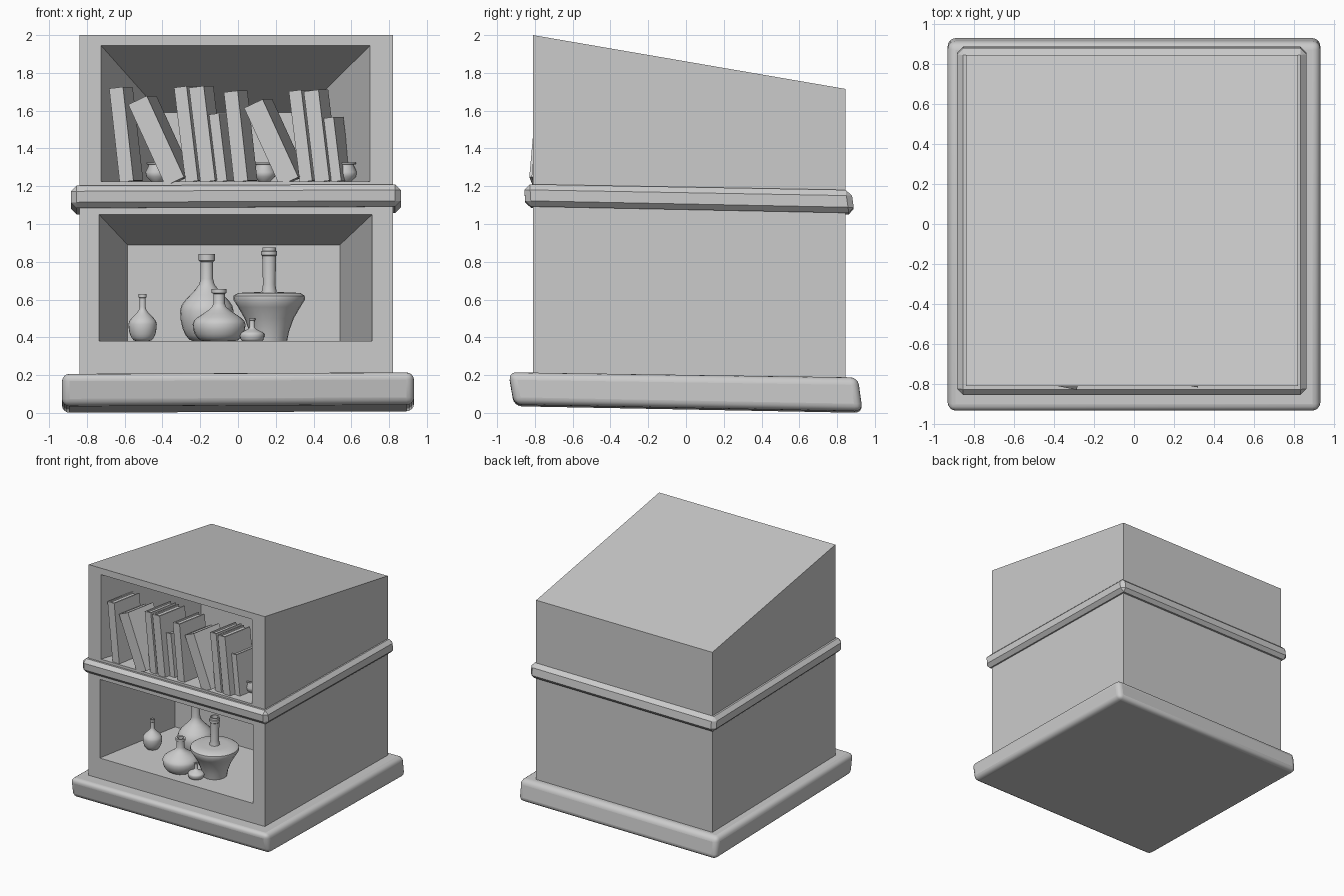
import bpy, bmesh, math
from mathutils import Matrix

if "Cube" in bpy.data.objects:
    bpy.data.objects.remove(bpy.data.objects["Cube"])


def finish(name, bm):
    bmesh.ops.recalc_face_normals(bm, faces=bm.faces)
    me = bpy.data.meshes.new(name)
    bm.to_mesh(me)
    bm.free()
    ob = bpy.data.objects.new(name, me)
    bpy.context.collection.objects.link(ob)
    bpy.context.view_layer.objects.active = ob
    ob.select_set(True)
    return ob


def add_hexa(bm, a, b):
    """Eight-cornered block between two matching loops of four points."""
    va = [bm.verts.new(p) for p in a]
    vb = [bm.verts.new(p) for p in b]
    bm.faces.new(va)
    bm.faces.new(vb)
    for i in range(4):
        j = (i + 1) % 4
        bm.faces.new((va[i], va[j], vb[j], vb[i]))


def hexa(name, a, b):
    bm = bmesh.new()
    add_hexa(bm, a, b)
    return finish(name, bm)


def slab(name, x0, x1, yb, yt, zb, zt, width, segs):
    """Tilted slab; y and z pairs give front and back for bottom and top."""
    def loop(y, z):
        return [(x0, y[0], z[0]), (x1, y[0], z[0] + .008),
                (x1, y[1], z[1] + .008), (x0, y[1], z[1])]
    ob = hexa(name, loop(yb, zb), loop(yt, zt))
    bev = ob.modifiers.new("bevel", 'BEVEL')
    bev.width, bev.segments = width, segs
    return ob


def rect_xz(x0, x1, z0, z1, y):
    return [(x0, y, z0), (x1, y, z0), (x1, y, z1), (x0, y, z1)]


def smooth(ob):
    bpy.ops.object.select_all(action='DESELECT')
    ob.select_set(True)
    bpy.context.view_layer.objects.active = ob
    bpy.ops.object.shade_smooth_by_angle(angle=math.radians(40))


# cabinet with a roof sloping to the back
X0, X1, YF, YB = -.84, .82, -.81, .845
body = hexa("cabinet_body",
            [(X0, YF, .1), (X1, YF, .1), (X1, YB, .1), (X0, YB, .1)],
            [(X0, YF, 2), (X1, YF, 2), (X1, YB, 1.715), (X0, YB, 1.715)])


# tapered niches cut into the front
def niche(front, back, depth):
    def at(t):
        return [f + (b - f) * t for f, b in zip(front, back)]
    cut = hexa("niche_cutter", rect_xz(*at(-.05), YF - .05 * depth),
               rect_xz(*back, YF + depth))
    cut.hide_render = True
    mod = body.modifiers.new("niche", 'BOOLEAN')
    mod.operation, mod.solver, mod.object = 'DIFFERENCE', 'EXACT', cut
    bpy.context.view_layer.objects.active = body
    bpy.ops.object.modifier_apply(modifier=mod.name)
    bpy.data.objects.remove(cut, do_unlink=True)


niche((-.725, .70, 1.225, 1.945), (-.41, .34, 1.225, 1.59), .9)
niche((-.735, .71, .38, 1.05), (-.585, .54, .38, .89), .8)

# rounded plinth and chamfered belt moulding, both slightly crooked
plinth = slab("plinth", -.932, .932, (-.91, .935), (-.94, .91),
              (.035, 0), (.207, .18), .04, 4)
smooth(plinth)
slab("belt_moulding", -.885, .862, (-.85, .892), (-.857, .875),
     (1.085, 1.05), (1.203, 1.172), .03, 1)


# books: two covers, a spine and recessed pages
def book(name, x, y, lean, w, h, d=.27, z=1.225):
    bm = bmesh.new()
    c, r = w * .16, .012

    def block(x0, x1, y0, y1, z0, z1):
        add_hexa(bm, rect_xz(x0, x1, z0, z1, y0), rect_xz(x0, x1, z0, z1, y1))
    block(-w / 2, -w / 2 + c, 0, d, 0, h)
    block(w / 2 - c, w / 2, 0, d, 0, h)
    block(-w / 2 + c, w / 2 - c, 0, c, 0, h)
    block(-w / 2 + c, w / 2 - c, c, d - r, r, h - r)
    ob = finish(name, bm)
    ob.matrix_world = (Matrix.Translation((x, y, z))
                       @ Matrix.Rotation(math.radians(-11), 4, 'Z')
                       @ Matrix.Rotation(math.radians(-lean), 4, 'Y'))


row = [(-.59, -.80, 6.5, .075, .50), (-.335, -.82, 25, .11, .475),
       (-.245, -.79, 7, .068, .505), (-.16, -.80, 7, .08, .505),
       (-.09, -.76, 7, .065, .36)]
for g in range(2):
    for i, (x, y, lean, w, h) in enumerate(row):
        book(f"book_{g * 5 + i + 1}", x + .605 * g, y + .012 * g, lean, w, h - .02 * g)


# turned vases: profile of (radius, height), revolved
def vase(name, loc, profile, n=24):
    bm = bmesh.new()
    rings = [[bm.verts.new((loc[0] + r * math.cos(2 * math.pi * k / n),
                            loc[1] + r * math.sin(2 * math.pi * k / n), loc[2] + z))
              for k in range(n)] for r, z in profile]
    for a, b in zip(rings, rings[1:]):
        for k in range(n):
            j = (k + 1) % n
            bm.faces.new((a[k], a[j], b[j], b[k]))
    bm.faces.new(rings[0])
    bm.faces.new(rings[-1])
    smooth(finish(name, bm))


def bottle(name, loc, foot, belly, belly_z, neck, neck_z, height):
    """Swollen body, narrow neck and a small lip."""
    pts = []
    for i in range(6):
        t = i / 5
        pts.append((foot + (belly - foot) * math.sin(t * math.pi / 2), belly_z * (1 - math.cos(t * math.pi / 2))))
    for i in range(1, 7):
        t = i / 6
        pts.append((neck + (belly - neck) * (.5 + .5 * math.cos(t * math.pi)),
                    belly_z + (neck_z - belly_z) * t))
    lip = .09 * height
    pts += [(neck, height - lip), (neck * 1.3, height - lip * .8),
            (neck * 1.3, height), (neck * .8, height), (neck * .8, height - lip)]
    vase(name, loc, pts)


F = .38
bottle("small_bottle", (-.505, -.43, F), .035, .075, .09, .016, .18, .25)
bottle("tall_bottle", (-.165, -.33, F), .07, .142, .16, .033, .33, .46)
bottle("squat_bottle", (-.10, -.63, F), .08, .14, .09, .03, .20, .275)
bottle("tiny_bottle", (.075, -.67, F), .05, .065, .035, .013, .075, .12)
vase("flared_vase", (.165, -.55, F),
     [(.095, 0), (.105, .05), (.13, .12), (.165, .18), (.19, .22), (.188, .24),
      (.165, .255), (.1, .258), (.04, .26), (.033, .30), (.037, .45),
      (.042, .455), (.042, .475), (.036, .478), (.036, .495), (.028, .495), (.028, .45)])

# small pots standing behind the books
for i, (x, y) in enumerate([(-.43, -.35), (.14, -.35), (.57, -.62)]):
    vase(f"shelf_pot_{i + 1}", (x, y, 1.225),
         [(.03, 0), (.055, .025), (.06, .05), (.045, .08), (.045, .09),
          (.055, .092), (.055, .1), (.04, .1), (.04, .07)])
